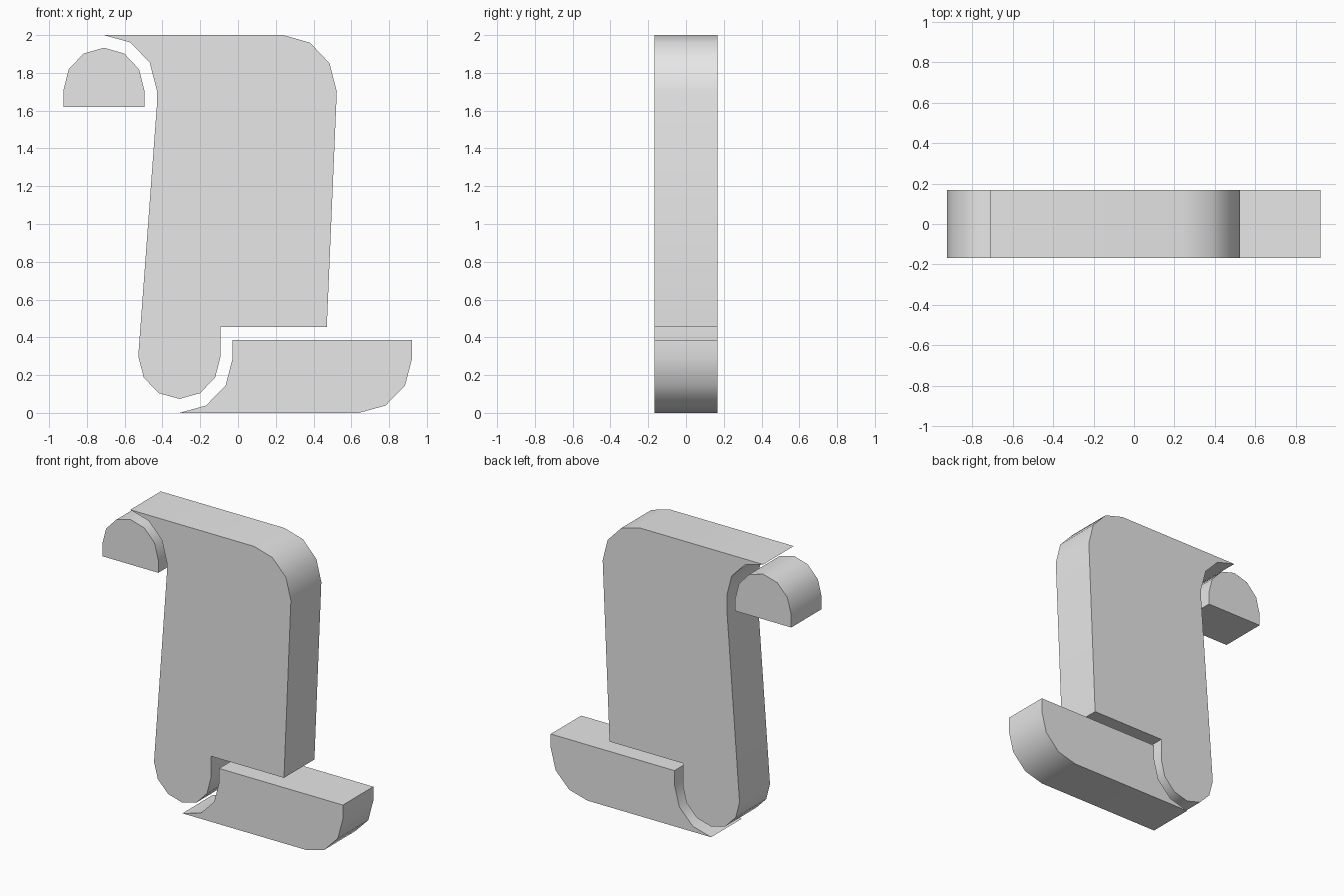
import bpy
import bmesh
from math import sin, cos, radians

cube = bpy.data.objects.get("Cube")
if cube:
    bpy.data.objects.remove(cube, do_unlink=True)

HALF_DEPTH = 0.167

# One plain grey for everything
grey = bpy.data.materials.new("plain grey")
grey.use_nodes = True
COLOUR = (0.8, 0.8, 0.8, 1.0)
grey.diffuse_color = COLOUR
grey.node_tree.nodes["Principled BSDF"].inputs["Base Color"].default_value = COLOUR


def arc(cx, cz, rx, rz, start, end):
    """Points along an arc in 30 degree steps, end points included."""
    step = 30 if end > start else -30
    return [(cx + rx * cos(radians(a)), cz + rz * sin(radians(a)))
            for a in range(start, end + step, step)]


def slab(name, outline):
    """Extrude a front outline through the depth of the model."""
    bm = bmesh.new()
    face = bm.faces.new([bm.verts.new((x, -HALF_DEPTH, z)) for x, z in outline])
    ext = bmesh.ops.extrude_face_region(bm, geom=[face], use_keep_orig=True)
    moved = [g for g in ext["geom"] if isinstance(g, bmesh.types.BMVert)]
    bmesh.ops.translate(bm, verts=moved, vec=(0, 2 * HALF_DEPTH, 0))
    bmesh.ops.recalc_face_normals(bm, faces=bm.faces)
    mesh = bpy.data.meshes.new(name)
    bm.to_mesh(mesh)
    bm.free()
    mesh.materials.append(grey)
    obj = bpy.data.objects.new(name, mesh)
    bpy.context.collection.objects.link(obj)
    bpy.ops.object.select_all(action='DESELECT')
    obj.select_set(True)
    bpy.context.view_layer.objects.active = obj
    bpy.ops.object.shade_smooth_by_angle(angle=radians(35))
    return obj


# Main sheet: curled tip, round lower end, notch, rounded top corner
slab("scroll_sheet",
     arc(-0.71, 1.71, 0.28, 0.29, 90, 0)
     + [(-0.43, 1.62)]
     + arc(-0.31, 0.30, 0.218, 0.226, 180, 360)
     + [(-0.092, 0.455), (0.47, 0.455)]
     + arc(0.24, 1.70, 0.283, 0.30, 0, 90))

# Domed curl at the upper right
slab("upper_curl",
     arc(-0.71, 1.705, 0.215, 0.228, 0, 180)
     + [(-0.925, 1.62), (-0.495, 1.62)])

# Lower roll with a pointed inner tip and a rounded outer corner
slab("lower_roll",
     arc(-0.31, 0.29, 0.282, 0.29, 270, 360)
     + [(-0.028, 0.387), (0.922, 0.387)]
     + arc(0.64, 0.29, 0.282, 0.29, 360, 270))
